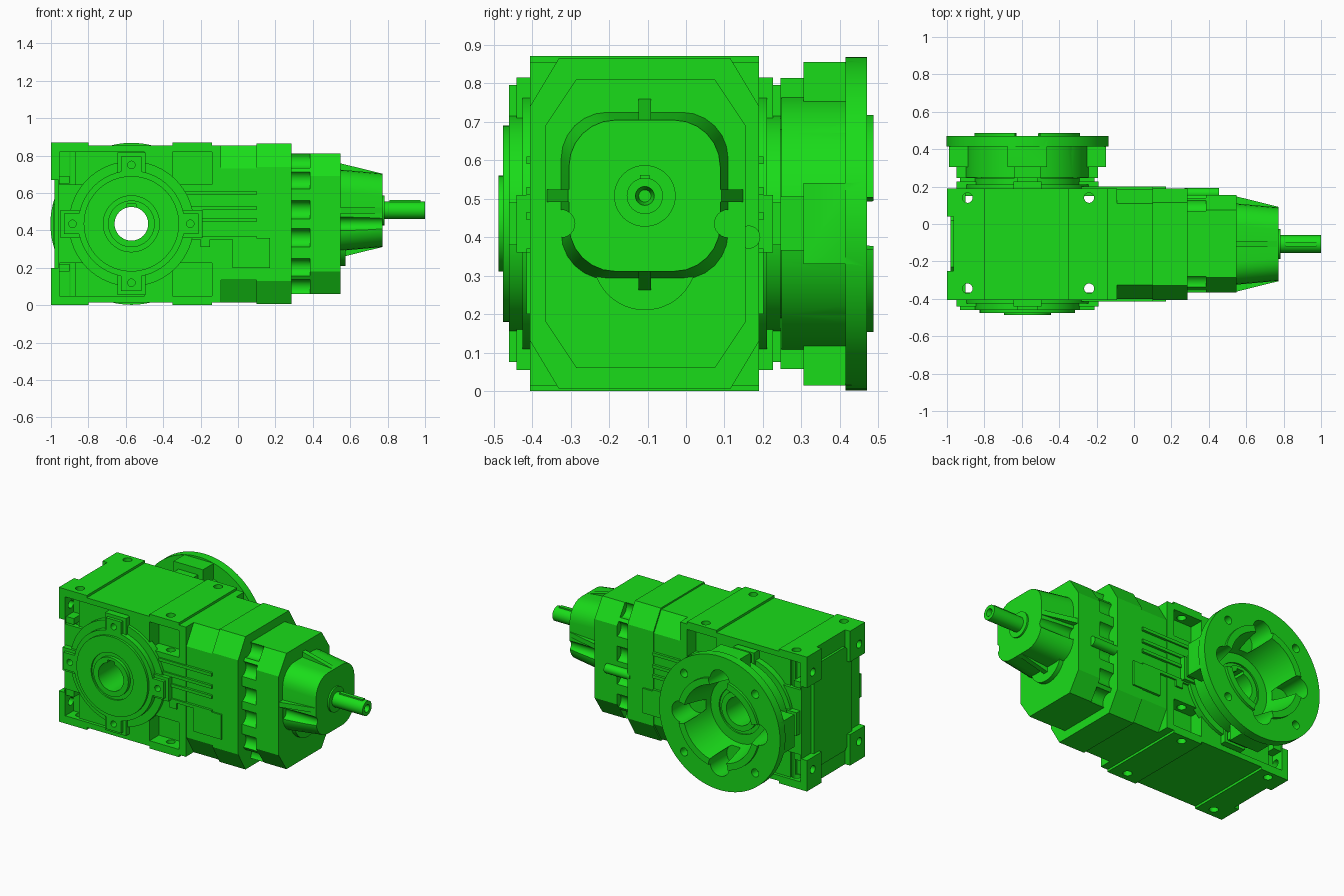
import bpy, bmesh, math
from mathutils import Vector

if "Cube" in bpy.data.objects:
    bpy.data.objects.remove(bpy.data.objects["Cube"])

green = bpy.data.materials.new("green_paint")
green.diffuse_color = (0.01, 0.72, 0.01, 1)
green.use_nodes = True
green.node_tree.nodes["Principled BSDF"].inputs["Base Color"].default_value = green.diffuse_color
CY, CZ, AX = -0.107, 0.435, -0.57      # housing centre plane, output axis z and x
SHZ = 0.507                            # input shaft height


def place(axis, u, v, t):
    return {"x": (t, u, v), "y": (u, t, v), "z": (u, v, t)}[axis]


def prism(name, pts, axis, a, b, pts2=None):
    """Extrude (or loft to pts2) a profile along an axis."""
    bm = bmesh.new()
    lo = [bm.verts.new(place(axis, u, v, a)) for u, v in pts]
    hi = [bm.verts.new(place(axis, u, v, b)) for u, v in (pts2 or pts)]
    n = len(pts)
    bm.faces.new(lo)
    bm.faces.new(hi)
    for i in range(n):
        j = (i + 1) % n
        bm.faces.new((lo[i], lo[j], hi[j], hi[i]))
    bmesh.ops.recalc_face_normals(bm, faces=bm.faces)
    me = bpy.data.meshes.new(name)
    bm.to_mesh(me)
    bm.free()
    ob = bpy.data.objects.new(name, me)
    bpy.context.collection.objects.link(ob)
    me.materials.append(green)
    return ob


def circle(c, r, n=48):
    return [(c[0] + r * math.cos(2 * math.pi * i / n), c[1] + r * math.sin(2 * math.pi * i / n)) for i in range(n)]


def cyl(name, axis, c, r, a, b, r2=None, n=48):
    return prism(name, circle(c, r, n), axis, a, b, circle(c, r2, n) if r2 else None)


def box(name, x0, x1, y0, y1, z0, z1):
    return prism(name, [(x0, y0), (x1, y0), (x1, y1), (x0, y1)], "z", z0, z1)


def octagon(y0, y1, z0, z1, cy, cz):
    return [(y0 + cy, z0), (y1 - cy, z0), (y1, z0 + cz), (y1, z1 - cz),
            (y1 - cy, z1), (y0 + cy, z1), (y0, z1 - cz), (y0, z0 + cz)]


def boolean(ob, others, op="DIFFERENCE"):
    for o in others:
        m = ob.modifiers.new("b", "BOOLEAN")
        m.operation, m.object, m.solver = op, o, "EXACT"
        bpy.context.view_layer.objects.active = ob
        bpy.ops.object.modifier_apply(modifier=m.name)
        bpy.data.objects.remove(o)
    return ob


def flip(y):
    return 2 * CY - y


SIDES = (lambda y: y, flip)            # front side and its mirror at the back
BORE = lambda: cyl("bore", "y", (AX, CZ), 0.09, -0.7, 0.7)

# gear housing: box with four corner feet, pockets on both sides
body = box("gear_housing", -0.96, -0.09, -0.405, 0.19, 0.015, 0.855)
feet = []
for z0, z1 in ((0, 0.2), (0.67, 0.87)):
    feet.append(box("foot", -0.35, -0.14, -0.405, 0.19, z0, z1))
    feet.append(box("foot", -0.965, -0.8, -0.405, 0.19, z0, z1))
    for y0, y1 in ((-0.405, -0.25), (0.04, 0.19)):
        feet.append(box("foot", -1, -0.9, y0, y1, z0, z1))
boolean(body, feet, "UNION")
cuts = []
for s in SIDES:
    for z0, z1 in ((0.05, 0.225), (0.645, 0.82)):
        for x0, x1, d in ((-0.955, -0.5, -0.385), (-0.35, -0.14, -0.31), (-0.955, -0.87, -0.32)):
            ys = sorted((s(-0.45), s(d)))
            cuts.append(box("pocket", x0, x1, *ys, z0, z1))
for x in (-0.89, -0.24):
    for y in (-0.345, 0.14):
        cuts.append(cyl("bolt_hole", "z", (x, y), 0.027, -0.1, 1, n=20))
for y in (-0.345, 0.13):
    for z in (0.12, 0.75):
        cuts.append(cyl("end_hole", "x", (y, z), 0.025, -1.1, -0.93, n=20))
cuts.append(BORE())
boolean(body, cuts)
prism("end_cover", octagon(-0.3, 0.09, 0.1, 0.77, 0.07, 0.07), "x", -0.98, -0.95)
for s in SIDES:                        # webs inside the corner pockets
    for z in (0.18, 0.65):
        box("pocket_web", -0.955, -0.9, *sorted((s(-0.395), s(-0.31))), z, z + 0.04)

# chamfered housing throat and its end flange
prism("housing_throat", octagon(-0.4, 0.185, 0.015, 0.855, 0.075, 0.125), "x", -0.1, 0.11)
prism("throat_flange", octagon(-0.405, 0.19, 0.005, 0.865, 0.075, 0.125), "x", 0.1, 0.285)
for s in SIDES:
    for z0, z1 in ((0.445, 0.465), (0.51, 0.53), (0.59, 0.61), (0.35, 0.37)):
        box("cooling_rib", -0.28, 0.1, *sorted((s(-0.415), s(-0.39))), z0, z1)
    box("side_panel", -0.03, 0.17, *sorted((s(-0.415), s(-0.39))), 0.2, 0.36)
    box("side_step", -0.2, -0.15, *sorted((s(-0.415), s(-0.39))), 0.31, 0.35)
cyl("side_plug", "x", (0.163, 0.4), 0.03, 0.27, 0.455, n=24)

# output bosses on both sides, stepped discs with four lugs
for i, s in enumerate(SIDES):
    boss = cyl("output_boss", "y", (AX, CZ), 0.335, s(-0.38), s(-0.425), n=64)
    parts = [cyl("disc", "y", (AX, CZ), 0.285, s(-0.37), s(-0.46), n=64),
             cyl("disc", "y", (AX, CZ), 0.255, s(-0.36), s(-0.475), n=64),
             cyl("hub", "y", (AX, CZ), 0.135, s(-0.35), s(-0.487))]
    ya, yb, yc = s(-0.365), s(-0.44), s(-0.46)
    for r, w, y in ((0.38, 0.075, yb), (0.36, 0.055, yc)):
        lo, hi = sorted((ya, y))
        parts.append(box("lug", AX - r, AX + r, lo, hi, CZ - w, CZ + w))
        parts.append(box("lug", AX - w, AX + w, lo, hi, CZ - r, CZ + r))
    boolean(boss, parts, "UNION")
    holes = [BORE(), box("keyway", AX - 0.025, AX + 0.025, -0.7, 0.7, CZ + 0.05, CZ + 0.105)]
    groove = cyl("groove", "y", (AX, CZ), 0.15, s(-0.465), s(-0.5))
    holes.append(boolean(groove, [cyl("core", "y", (AX, CZ), 0.125, s(-0.4), s(-0.6))]))
    for dx, dz in ((1, 0), (-1, 0), (0, 1), (0, -1)):
        holes.append(cyl("hole", "y", (AX + 0.315 * dx, CZ + 0.315 * dz), 0.02, s(-0.41), s(-0.5), n=20))
    boolean(boss, holes)

# output flange: hollow cup with four lobes, plate and pilot rim
flange = cyl("output_flange", "y", (AX, CZ), 0.433, 0.415, 0.47, n=96)
boolean(flange, [
    cyl("pilot", "y", (AX, CZ), 0.29, 0.43, 0.487, n=64),
    cyl("cup", "y", (AX, CZ), 0.335, 0.248, 0.44, n=64),
    box("lobe", AX - 0.42, AX + 0.42, 0.305, 0.43, CZ - 0.105, CZ + 0.105),
    box("lobe", AX - 0.105, AX + 0.105, 0.305, 0.43, CZ - 0.42, CZ + 0.42),
    box("arm", AX - 0.378, AX + 0.378, 0.245, 0.31, CZ - 0.07, CZ + 0.07),
    box("arm", AX - 0.07, AX + 0.07, 0.245, 0.31, CZ - 0.378, CZ + 0.378)], "UNION")
cuts = [cyl("cavity", "y", (AX, CZ), 0.2, 0.2, 0.5, 0.25, 64)]
for dx, dz in ((1, 0), (-1, 0), (0, 1), (0, -1)):
    cuts.append(cyl("scallop", "y", (AX + 0.275 * dx, CZ + 0.275 * dz), 0.068, 0.3, 0.6, n=32))
    a = math.atan2(dz, dx) + math.pi / 4
    cuts.append(cyl("hole", "y", (AX + 0.36 * math.cos(a), CZ + 0.36 * math.sin(a)), 0.026, 0.35, 0.6, n=24))
boolean(flange, cuts)

# input neck with bolt scallops, then cover plate
OCT = octagon(-0.365, 0.155, 0.06, 0.81, 0.08, 0.12)
neck = prism("input_neck", OCT, "x", 0.27, 0.415)
cuts = [cyl("scallop", "x", (y, z), 0.05, 0.285, 0.385, n=24)
        for y in (-0.375, 0.165) for z in (0.2, 0.36, 0.51, 0.67)]
cuts += [cyl("scallop", "x", (y, z), 0.05, 0.285, 0.385, n=24)
         for y in (-0.32, 0.11) for z in (0.09, 0.78)]
boolean(neck, cuts)
prism("cover_plate", OCT, "x", 0.41, 0.547)
cyl("cover_boss", "x", (CY, 0.345), 0.135, 0.54, 0.575)


# tapered bearing carrier with rounded corners, side notches and four fins
def rounded(d):
    y0, y1, z0, z1, r = -0.325 + d, 0.11 - d, 0.29 + d, 0.725 - d, 0.12
    pts = []
    for k, (y, z) in enumerate(((y1 - r, z1 - r), (y0 + r, z1 - r), (y0 + r, z0 + r), (y1 - r, z0 + r))):
        for i in range(7):
            a = math.pi / 2 * (k + i / 6)
            pts.append((y + r * math.cos(a), z + r * math.sin(a)))
    return pts


carrier = prism("bearing_carrier", rounded(0), "x", 0.54, 0.772, rounded(0.021))
fins = []
for s in (1, -1):
    fins.append(prism("fin", [(0.545, SHZ), (0.772, SHZ), (0.772, SHZ + s * 0.196), (0.545, SHZ + s * 0.252)],
                      "y", CY - 0.016, CY + 0.016))
    fins.append(prism("fin", [(0.545, CY), (0.772, CY), (0.772, CY + s * 0.199), (0.545, CY + s * 0.255)],
                      "z", SHZ - 0.016, SHZ + 0.016))
for f in fins:
    f.name = "carrier_fin"
boolean(carrier, [cyl("notch", "x", (y, CZ), 0.036, 0.548, 0.85, n=24) for y in (-0.325, 0.11)])

# input shaft with collar, key and centre hole
cyl("shaft_collar", "x", (CY, SHZ), 0.08, 0.76, 0.782)
shaft = cyl("input_shaft", "x", (CY, SHZ), 0.047, 0.76, 1.0)
boolean(shaft, [cyl("centre", "x", (CY, SHZ), 0.016, 0.95, 1.02, 0.028, 24)])
box("shaft_key", 0.81, 0.975, CY - 0.012, CY + 0.012, SHZ + 0.02, SHZ + 0.054)

# smooth the round faces, keep edges sharp
bpy.ops.object.select_all(action="SELECT")
bpy.context.view_layer.objects.active = body
bpy.ops.object.shade_smooth_by_angle(angle=math.radians(25))
